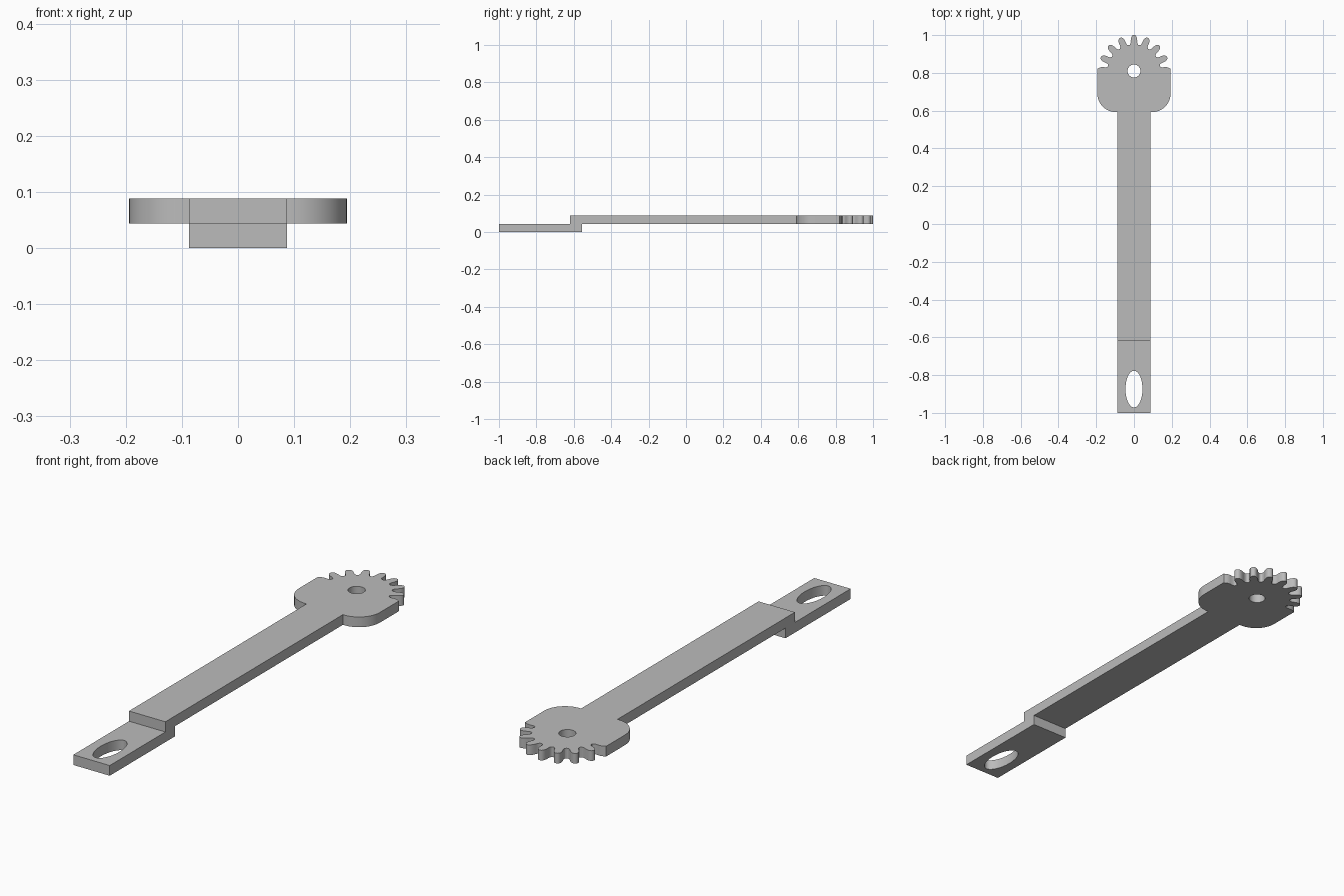
import bpy, bmesh
from math import sin, cos, pi, radians

cube = bpy.data.objects.get("Cube")
if cube:
    bpy.data.objects.remove(cube, do_unlink=True)

grey = bpy.data.materials.new("plain_grey")
grey.use_nodes = True
grey.diffuse_color = (0.5, 0.5, 0.5, 1)
grey.node_tree.nodes["Principled BSDF"].inputs["Base Color"].default_value = (0.5, 0.5, 0.5, 1)

PIVOT_Y = 0.81
ARM_HALF = 0.087
HEAD_HALF = 0.194
PITCH = 22.5


def ellipse(cy, rx, ry, count=48):
    return [(rx * cos(2 * pi * i / count), cy + ry * sin(2 * pi * i / count)) for i in range(count)]


def polar(radius, degrees):
    return (radius * cos(radians(degrees)), PIVOT_Y + radius * sin(radians(degrees)))


def plate(name, loops, z0, z1):
    """Extrude a filled flat outline (first loop) with holes (other loops)."""
    curve = bpy.data.curves.new(name, "CURVE")
    curve.dimensions = "2D"
    curve.fill_mode = "BOTH"
    curve.extrude = (z1 - z0) / 2
    for loop in loops:
        spline = curve.splines.new("POLY")
        spline.points.add(len(loop) - 1)
        for point, (x, y) in zip(spline.points, loop):
            point.co = (x, y, 0, 1)
        spline.use_cyclic_u = True
    source = bpy.data.objects.new(name + "_outline", curve)
    bpy.context.collection.objects.link(source)
    bpy.context.view_layer.update()
    graph = bpy.context.evaluated_depsgraph_get()
    mesh = bpy.data.meshes.new_from_object(source.evaluated_get(graph))
    bpy.data.objects.remove(source, do_unlink=True)
    bm = bmesh.new()
    bm.from_mesh(mesh)
    bmesh.ops.remove_doubles(bm, verts=bm.verts, dist=0.0001)
    bmesh.ops.recalc_face_normals(bm, faces=bm.faces)
    bmesh.ops.translate(bm, verts=bm.verts, vec=(0, 0, (z0 + z1) / 2))
    bm.to_mesh(mesh)
    bm.free()
    mesh.name = name
    mesh.materials.clear()
    mesh.materials.append(grey)
    obj = bpy.data.objects.new(name, mesh)
    bpy.context.collection.objects.link(obj)
    return obj


# Half tooth flank: (degrees from tooth centre, radius), valley to tip
flank = [(11.25, 0.139), (8.8, 0.141), (7.2, 0.146), (6.4, 0.153), (6.2, 0.161),
         (5.5, 0.172), (4.3, 0.182), (2.6, 0.188), (1.0, 0.19)]

# Seven teeth around the top of the head
teeth = []
for k in range(1, 8):
    centre = k * PITCH
    teeth += [polar(r, centre - a) for a, r in flank]
    teeth += [polar(r, centre + a) for a, r in reversed(flank[1:])]
teeth.append(polar(flank[0][1], 7.5 * PITCH))

# Right side of the outline: arm edge, rounded corner, shoulder
corner = 0.1
right = [(ARM_HALF, -0.62), (ARM_HALF, 0.592)]
for i in range(13):
    t = -pi / 2 + i * pi / 24
    right.append((HEAD_HALF - corner + corner * cos(t), 0.592 + corner + corner * sin(t)))
right += [(HEAD_HALF, 0.822), (0.18, 0.829), (0.165, 0.831), (0.148, 0.829), (0.141, 0.832)]
left = [(-x, y) for x, y in reversed(right)]

# Geared arm with pivot hole
arm = plate("geared_arm", [right + teeth + left, ellipse(PIVOT_Y, 0.034, 0.034)], 0.044, 0.088)

# Lower end tab with oval slot, fused under the arm
tab_outline = [(-ARM_HALF, -1), (ARM_HALF, -1), (ARM_HALF, -0.555), (-ARM_HALF, -0.555)]
tab = plate("slotted_tab", [tab_outline, ellipse(-0.874, 0.045, 0.097)], 0, 0.044)

fuse = arm.modifiers.new("fuse_tab", "BOOLEAN")
fuse.operation = "UNION"
fuse.solver = "EXACT"
fuse.object = tab
bpy.ops.object.select_all(action="DESELECT")
arm.select_set(True)
bpy.context.view_layer.objects.active = arm
bpy.ops.object.modifier_apply(modifier=fuse.name)
bpy.data.objects.remove(tab, do_unlink=True)
bpy.ops.object.shade_smooth_by_angle(angle=radians(30))
